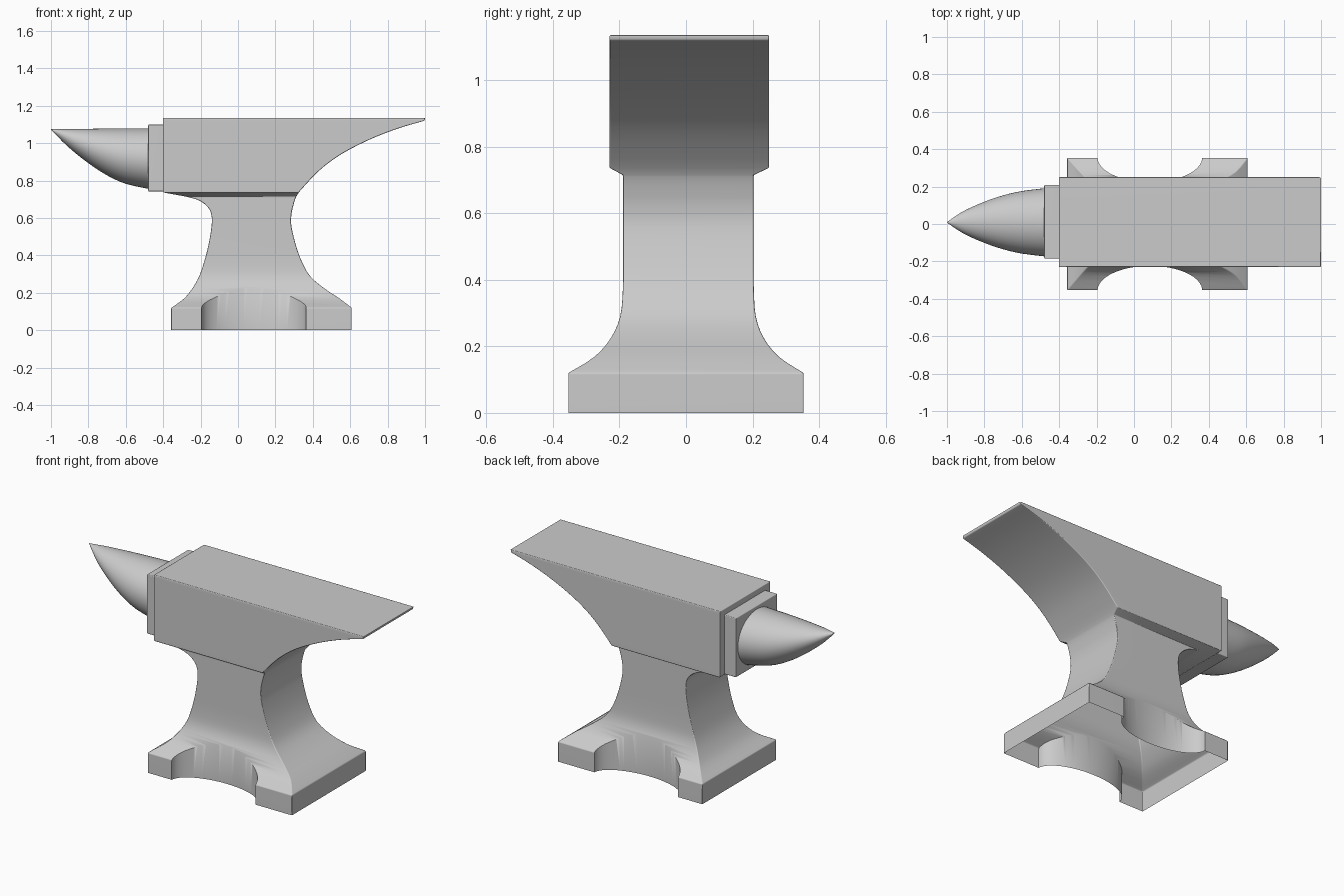
import bpy, bmesh, math
from mathutils import Vector

if "Cube" in bpy.data.objects:
    bpy.data.objects.remove(bpy.data.objects["Cube"])


def smooth_rows(rows, n=3):
    """Catmull-Rom interpolation through rows of numbers."""
    out = []
    for i in range(len(rows) - 1):
        p0, p1, p2 = rows[max(i - 1, 0)], rows[i], rows[i + 1]
        p3 = rows[min(i + 2, len(rows) - 1)]
        for k in range(n):
            t = k / n
            out.append([0.5 * (2 * b + (c - a) * t + (2 * a - 5 * b + 4 * c - d) * t**2
                               + (3 * b - a - 3 * c + d) * t**3)
                        for a, b, c, d in zip(p0, p1, p2, p3)])
    return out + [list(rows[-1])]


def loft(name, rings, caps=True):
    bm = bmesh.new()
    vs = [[bm.verts.new(p) for p in r] for r in rings]
    n = len(rings[0])
    for a, b in zip(vs, vs[1:]):
        for i in range(n):
            j = (i + 1) % n
            bm.faces.new((a[i], a[j], b[j], b[i]))
    if caps:
        bm.faces.new(vs[0][::-1])
        bm.faces.new(vs[-1])
    bmesh.ops.remove_doubles(bm, verts=bm.verts, dist=1e-5)
    bmesh.ops.recalc_face_normals(bm, faces=bm.faces)
    me = bpy.data.meshes.new(name)
    bm.to_mesh(me)
    bm.free()
    ob = bpy.data.objects.new(name, me)
    bpy.context.collection.objects.link(ob)
    return ob


def activate(ob):
    bpy.ops.object.select_all(action='DESELECT')
    ob.select_set(True)
    bpy.context.view_layer.objects.active = ob


def bevel(ob, width):
    activate(ob)
    m = ob.modifiers.new("bevel", 'BEVEL')
    m.width, m.segments = width, 2
    m.limit_method, m.angle_limit = 'ANGLE', math.radians(32)
    bpy.ops.object.modifier_apply(modifier=m.name)


def finish(ob):
    activate(ob)
    bpy.ops.object.shade_smooth_by_angle(angle=math.radians(46))
    m = ob.modifiers.new("weighted_normals", 'WEIGHTED_NORMAL')
    m.keep_sharp = True


def rect(z, x0, x1, cy, h):
    return [(x0, cy - h, z), (x1, cy - h, z), (x1, cy + h, z), (x0, cy + h, z)]


# Anvil body: foot, waist and head as rectangles (z, left, right, y centre, half depth)
foot = [(-0.05, -0.357, 0.608, 0, 0.354)]
waist = [(0.12, -0.357, 0.608, 0, 0.354), (0.168, -0.29, 0.545, 0.002, 0.278),
         (0.225, -0.243, 0.46, 0.004, 0.23), (0.29, -0.207, 0.385, 0.006, 0.204),
         (0.37, -0.18, 0.34, 0.007, 0.197), (0.46, -0.157, 0.308, 0.007, 0.196),
         (0.56, -0.141, 0.285, 0.007, 0.196), (0.62, -0.143, 0.286, 0.007, 0.196),
         (0.66, -0.163, 0.294, 0.007, 0.196), (0.695, -0.21, 0.304, 0.007, 0.196),
         (0.715, -0.28, 0.312, 0.007, 0.196)]
head = [(0.737, -0.402, 0.325, 0.01, 0.24), (0.85, -0.402, 0.43, 0.01, 0.24),
        (0.94, -0.402, 0.55, 0.01, 0.24), (1.02, -0.402, 0.705, 0.01, 0.24),
        (1.08, -0.402, 0.86, 0.01, 0.24), (1.12, -0.402, 0.997, 0.01, 0.24)]
top = [(1.136, -0.402, 1.0, 0.01, 0.24)]
body = loft("anvil_body", [rect(*r) for r in foot + smooth_rows(waist) + smooth_rows(head) + top])
bevel(body, 0.007)

# Scooped recesses in the front and back of the foot
for s in (-1, 1):
    rings = [[(0.085 + 0.28 * math.cos(a), s * 0.356 + 0.132 * math.sin(a), z)
              for a in (2 * math.pi * i / 64 for i in range(64))] for z in (-0.2, 0.4)]
    cutter = loft("foot_cutter", rings)
    activate(body)
    m = body.modifiers.new("scoop", 'BOOLEAN')
    m.operation, m.object, m.solver = 'DIFFERENCE', cutter, 'EXACT'
    bpy.ops.object.modifier_apply(modifier=m.name)
    bpy.data.objects.remove(cutter)

# The foot is open underneath
bm = bmesh.new()
bm.from_mesh(body.data)
bmesh.ops.bisect_plane(bm, geom=bm.verts[:] + bm.edges[:] + bm.faces[:],
                       plane_co=(0, 0, 0), plane_no=(0, 0, 1), clear_inner=True)
bm.to_mesh(body.data)
bm.free()
finish(body)

# Collar between head and horn
collar = loft("horn_collar", [rect(z, -0.48, -0.39, 0.012, 0.197) for z in (0.742, 1.1)])
bevel(collar, 0.005)
finish(collar)

# Horn: elliptical sections (x, underside z, top z, half width)
horn_rows = smooth_rows([(-0.47, 0.754, 1.08, 0.183), (-0.6, 0.783, 1.079, 0.167),
                         (-0.7, 0.828, 1.078, 0.144), (-0.8, 0.893, 1.077, 0.11),
                         (-0.9, 0.973, 1.076, 0.066), (-0.96, 1.031, 1.075, 0.029),
                         (-1.0, 1.073, 1.075, 0.001)])
horn = loft("horn", [[(x, 0.009 + w * math.cos(a), (lo + hi) / 2 + (hi - lo) / 2 * math.sin(a))
                      for a in (2 * math.pi * i / 48 for i in range(48))]
                     for x, lo, hi, w in horn_rows])
finish(horn)
